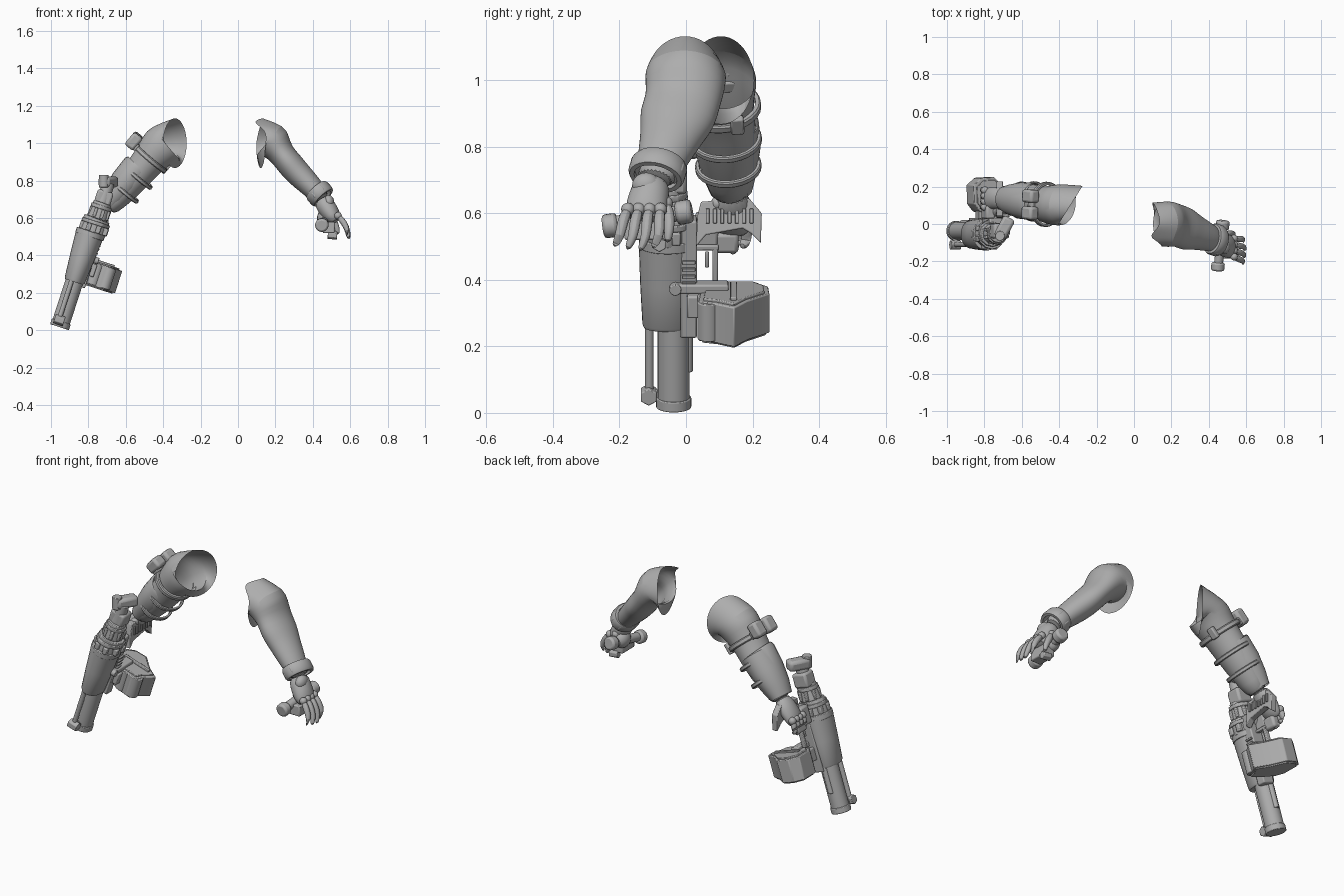
import bpy, bmesh, math
from mathutils import Matrix, Vector

if "Cube" in bpy.data.objects:
    bpy.data.objects.remove(bpy.data.objects["Cube"])

grey = bpy.data.materials.new("plain grey")
grey.diffuse_color = (0.42, 0.42, 0.42, 1)
grey.use_nodes = True
grey.node_tree.nodes["Principled BSDF"].inputs["Base Color"].default_value = grey.diffuse_color


def finish(name, bm, matrix=None, bevel=0, subsurf=0):
    bmesh.ops.recalc_face_normals(bm, faces=bm.faces[:])
    if matrix:
        bm.transform(matrix)
    me = bpy.data.meshes.new(name)
    bm.to_mesh(me)
    bm.free()
    me.materials.append(grey)
    ob = bpy.data.objects.new(name, me)
    bpy.context.collection.objects.link(ob)
    if bevel:
        m = ob.modifiers.new("bevel", 'BEVEL')
        m.width, m.segments = bevel, 2
    if subsurf:
        m = ob.modifiers.new("smooth", 'SUBSURF')
        m.levels = m.render_levels = subsurf
    return ob


def frame(p, d):
    """Matrix at p with z along d and y near world y."""
    z = Vector(d).normalized()
    x = Vector((0, 1, 0)).cross(z).normalized()
    y = z.cross(x)
    m = Matrix((x, y, z)).transposed().to_4x4()
    m.translation = Vector(p)
    return m


def loft(name, secs, mouth=None, n=24, cap=True, subsurf=1):
    """Sections (x, y, z, thickness, width); mouth gives an open first ring."""
    bm = bmesh.new()
    pts = [Vector(s[:3]) for s in secs]
    rings = []
    angs = [2 * math.pi * i / n for i in range(n)]
    if mouth:
        rings.append([bm.verts.new(mouth(a)) for a in angs])
    for i, s in enumerate(secs):
        d = pts[min(i + 1, len(pts) - 1)] - pts[max(i - 1, 0)]
        m = frame(pts[i], d)
        sg = 1 if m.col[0].z >= 0 else -1
        rings.append([bm.verts.new(m @ Vector((sg * s[3] * math.sin(a), s[4] * math.cos(a), 0)))
                      for a in angs])
    for r, q in zip(rings, rings[1:]):
        for i in range(n):
            j = (i + 1) % n
            bm.faces.new((r[i], r[j], q[j], q[i]))
    if cap:
        bm.faces.new(rings[-1])
        if not mouth:
            bm.faces.new(rings[0])
    return finish(name, bm, subsurf=subsurf)


def box(name, c, size, matrix, bevel=0.006):
    bm = bmesh.new()
    bmesh.ops.create_cube(bm, size=1)
    bm.transform(Matrix.Translation(c) @ Matrix.Diagonal((*size, 1)))
    return finish(name, bm, matrix, bevel)


def rod(name, a, b, r, matrix=None, r2=None, sy=1, n=20, bevel=0.003):
    a, b = Vector(a), Vector(b)
    bm = bmesh.new()
    bmesh.ops.create_cone(bm, cap_ends=True, segments=n, radius1=r,
                          radius2=r if r2 is None else r2, depth=(b - a).length)
    q = (b - a).to_track_quat('Z', 'Y').to_matrix().to_4x4()
    bm.transform(Matrix.Translation((a + b) / 2) @ q @ Matrix.Diagonal((1, sy, 1, 1)))
    return finish(name, bm, matrix, bevel)


def ball(name, c, r, scale=(1, 1, 1)):
    bm = bmesh.new()
    bmesh.ops.create_uvsphere(bm, u_segments=16, v_segments=10, radius=r)
    return finish(name, bm, Matrix.Translation(c) @ Matrix.Diagonal((*scale, 1)))


def prism(name, poly, to3, axis, matrix, bevel=0.004):
    """Extrude a flat outline along an axis."""
    bm = bmesh.new()
    f = bm.faces.new([bm.verts.new(to3(*p)) for p in poly])
    g = bmesh.ops.extrude_face_region(bm, geom=[f])
    bmesh.ops.translate(bm, vec=axis, verts=[v for v in g['geom'] if isinstance(v, bmesh.types.BMVert)])
    return finish(name, bm, matrix, bevel)


def band(name, p, d, rx, ry, length, thick):
    """Rounded strap around a limb."""
    bm = bmesh.new()
    n, prof = 28, [(0, -.5), (.7, -.5), (1, -.3), (1, .3), (.7, .5), (0, .5)]
    rings = [[bm.verts.new(((rx + o * thick) * math.cos(2 * math.pi * i / n),
                            (ry + o * thick) * math.sin(2 * math.pi * i / n), h * length))
              for o, h in prof] for i in range(n)]
    for i in range(n):
        r, q = rings[i], rings[(i + 1) % n]
        for k in range(len(prof)):
            l = (k + 1) % len(prof)
            bm.faces.new((r[k], r[l], q[l], q[k]))
    return finish(name, bm, frame(p, d))


def fingers(name, data, r):
    for i, path in enumerate(data):
        rr = [1, 1, .9, .55]
        loft(f"{name}_{i + 1}", [(*p, r * k, r * k) for p, k in zip(path, rr)], n=10)
        ball(f"{name}_knuckle_{i + 1}", path[0], r * 1.15)


# ---- left arm, open at the shoulder
def left_mouth(a):
    bump = math.exp(-((a - math.radians(122)) / .36) ** 2)
    return (.122 - .025 * math.cos(a) - .07 * bump + .022 * max(0, math.sin(a)),
            -.003 + .118 * math.cos(a), 1 + .134 * math.sin(a))


loft("left_arm", [(.17, 0, 1.025, .106, .123), (.203, -.002, .985, .087, .122), (.235, -.008, .94, .068, .113),
                  (.278, -.026, .888, .073, .118), (.315, -.04, .845, .07, .1), (.35, -.053, .81, .067, .089),
                  (.42, -.08, .74, .056, .07), (.455, -.095, .695, .045, .058)], left_mouth)
LD = (.12, -.04, -.13)
band("left_wrist_cuff", (.437, -.085, .73), LD, .052, .066, .062, .02)
for y in (-.065, .065):
    box("left_cuff_clasp", (0, y, 0), (.07, .03, .035), frame((.437, -.085, .73), LD))
loft("left_palm", [(.445, -.095, .705, .05, .054), (.472, -.11, .66, .052, .06),
                   (.503, -.12, .612, .05, .066), (.525, -.125, .575, .03, .058)], n=16)
ball("left_thumb_base", (.463, -.09, .6), .048, (.85, 1.1, 1))
ball("left_hand_stud", (.485, -.12, .685), .042, (.7, 1, .9))
fingers("left_finger", [[(.535, y, .612), (.568, y * 1.12 + .005, .575), (.588, y * 1.22 + .015, .53),
                         (.597 - abs(y + .12) * .3, t, .482 + abs(t + .15) * .25)]
                        for y, t in ((-.175, -.217), (-.142, -.178), (-.11, -.14), (-.077, -.102))], .0175)
fingers("left_thumb", [[(.485, -.06, .63), (.51, -.05, .59), (.53, -.05, .55), (.535, -.056, .51)]], .018)
# bar held in the left hand
rod("held_bar", (.45, -.23, .565), (.475, .005, .605), .024)
rod("held_bar_end", (.447, -.25, .56), (.45, -.205, .566), .036, bevel=.01)
rod("held_bar_cap", (.471, -.03, .6), (.476, .018, .608), .036, bevel=.01)
box("held_bar_block", (.485, -.13, .55), (.065, .11, .06), None)
rod("held_bar_stud", (.48, -.08, .51), (.53, -.08, .505), .022, n=6)

# ---- right arm, open at the shoulder
loft("right_arm", [(-.385, .103, 1.01, .118, .112), (-.425, .1, .965, .11, .11), (-.465, .105, .925, .095, .098),
                   (-.515, .115, .86, .085, .096), (-.59, .125, .775, .08, .09),
                   (-.66, .13, .69, .06, .068), (-.7, .135, .645, .045, .055)],
     lambda a: (-.337 + .063 * math.cos(a), .105 + .1 * math.cos(a), 1 + .134 * math.sin(a)))
RD = (-.2, .02, -.235)
UP = frame((-.47, .105, .92), RD)
FO = frame((-.59, .125, .775), RD)
band("upper_arm_strap", (-.47, .105, .92), RD, .095, .105, .028, .016)
for y in (-.045, .045):
    box("upper_arm_pouch", (.125, y, -.015), (.06, .07, .085), UP, .014)
box("pouch_mount", (.1, 0, 0), (.03, .15, .04), UP)
box("strap_buckle", (-.1, .05, -.01), (.025, .04, .06), UP)
# smooth bracer on the outer side, strapped on the inner side
loft("forearm_bracer", [(-.53, .118, .872, .08, .098), (-.536, .118, .866, .088, .102),
                        (-.6, .126, .79, .085, .098), (-.66, .131, .72, .069, .082),
                        (-.7, .136, .668, .052, .064)], cap=False, subsurf=0)
for k, (s, r) in enumerate(((-.07, .086), (.035, .078))):
    band(f"forearm_strap_{k + 1}", FO @ Vector((-.012, 0, s)), RD, r, r + .01, .022, .012)

# ---- right hand
loft("right_palm", [(-.69, .137, .665, .042, .053), (-.742, .14, .61, .043, .062),
                    (-.778, .137, .565, .036, .06), (-.795, .132, .535, .02, .05)], n=16)
fingers("right_finger", [[(-.797, y, .57), (-.815, y + .003, .535), (-.81, y - .003, .505), (-.795, y - .012, .475 + k)]
                         for y, k in ((.09, .02), (.12, .01), (.15, 0), (.18, .025))], .018)
fingers("right_thumb", [[(-.715, .095, .63), (-.74, .065, .59), (-.76, .045, .56), (-.77, .03, .53)]], .018)

# ---- weapon, z along the barrel from muzzle to rear
G = Matrix.Translation((-.95, -.037, .03)) @ Matrix.Rotation(math.radians(18), 4, 'Y')
rod("barrel", (0, 0, -.012), (0, 0, .28), .048, G, n=28)
rod("muzzle_ring", (0, 0, -.014), (0, 0, .018), .053, G, n=28)
rod("side_rod", (-.015, -.073, 0), (-.015, -.073, .27), .013, G)
rod("side_rod_lug", (-.04, -.075, .022), (.015, -.075, .022), .027, G, n=6)
box("lug_bridge", (-.012, -.05, .022), (.025, .05, .03), G)
rod("gas_tube", (0, .042, .1), (0, .042, .27), .016, G)
loft("shroud", [(*(G @ Vector((0, y, s))), t, w) for s, y, t, w in
                ((.24, -.018, .05, .072), (.25, -.018, .056, .076), (.38, -.018, .067, .083), (.505, -.018, .076, .087))],
     n=28, subsurf=0)
rod("shroud_rim", (.002, -.018, .495), (.002, -.018, .525), .079, G, None, 1.1, 28)
rod("receiver", (.008, -.018, .52), (.012, -.018, .6), .07, G, .066, 1.08, 12)
rod("receiver_ring", (.012, -.018, .565), (.012, -.018, .585), .077, G, None, 1.05, 12)
rod("rear_section", (.012, -.015, .6), (.014, -.015, .69), .058, G, .048, 1, 12)
rod("rear_cap", (.014, -.015, .655), (.014, -.015, .675), .057, G, n=12)
for i in range(8):
    a = math.radians(45 * i + 20)
    box(f"receiver_lug_{i + 1}", (.012 + .07 * math.cos(a), -.018 + .074 * math.sin(a), .545),
        (.026, .026, .04), G, .005)
    box(f"rear_lug_{i + 1}", (.014 + .052 * math.cos(a), -.015 + .052 * math.sin(a), .63),
        (.018, .018, .05), G, .004)
# rear T handle
box("handle_body", (.012, .0, .715), (.088, .08, .08), G, .012)
rod("handle_post", (.012, -.01, .68), (.012, -.005, .8), .036, G, .032, bevel=.004)
T = Matrix.Translation((-.693, -.02, .793)) @ Matrix.Rotation(-.5, 4, 'Z')
box("handle_bar", (0, 0, 0), (.068, .12, .058), T, .016)
rod("handle_knob", (0, -.05, -.03), (0, -.05, .038), .026, T)
# side rail, frame and trigger guard
box("side_rail", (.03, .045, .41), (.07, .05, .37), G)
for i in range(4):
    box(f"rail_rib_{i + 1}", (.068, .045, .4 + .022 * i), (.014, .04, .01), G, .002)
box("cross_bar", (.06, .085, .385), (.05, .16, .03), G)
rod("cross_bar_pin", (.02, .005, .385), (.09, .005, .385), .018, G)
box("grip_block", (.0, .1, .55), (.05, .07, .1), G, .01)
box("pistol_grip", (.0, .155, .51), (.045, .08, .065), G, .012)
for nm, c, s in (("side", (.02, .125, .445), (.026, .016, .12)), ("end", (.02, .1, .5), (.026, .07, .016)),
                 ("trigger", (.02, .1, .46), (.012, .012, .05))):
    box("trigger_" + nm, c, s, G, .004)
# magazine reaching behind the weapon, one side hollowed
MAG = [(.17, .075), (.188, .125), (.228, .182), (.16, .222), (.09, .288), (.02, .284), (-.025, .245),
       (-.022, .145), (.01, .105), (.09, .08)]
mid = Vector((.1, .18))
prism("magazine", MAG, lambda p, y: (p, y, .25), (0, 0, .125), G)
for nm, s, k in (("lid", .37, .86), ("base", .243, .9)):
    prism("magazine_" + nm, [mid + (Vector(q) - mid) * k for q in MAG],
          lambda p, y: (p, y, s), (0, 0, .013), G, .003)
for p in (.095, .16):
    rod("magazine_drum", (p, .105, .255), (p, .105, .372), .034, G)
box("magazine_neck", (.05, .085, .33), (.08, .09, .07), G)
box("magazine_strip", (.1, .18, .386), (.16, .02, .012), G, .003)
# ridged hand guard beside the grip
prism("hand_guard", [(.035, .595), (.045, .635), (.19, .645), (.228, .6), (.225, .51), (.195, .54), (.17, .555),
                     (.06, .535), (.03, .5)],
      lambda y, z: (-.735, y, z), (.035, 0, 0), None)
for i in range(7):
    box(f"guard_ridge_{i + 1}", (-.698, .065 + .022 * i, .592), (.012, .011, .045), None, .002)

# smooth shading with crisp edges
bpy.ops.object.select_all(action='SELECT')
bpy.context.view_layer.objects.active = bpy.data.objects["left_arm"]
bpy.ops.object.shade_smooth_by_angle(angle=math.radians(35))
